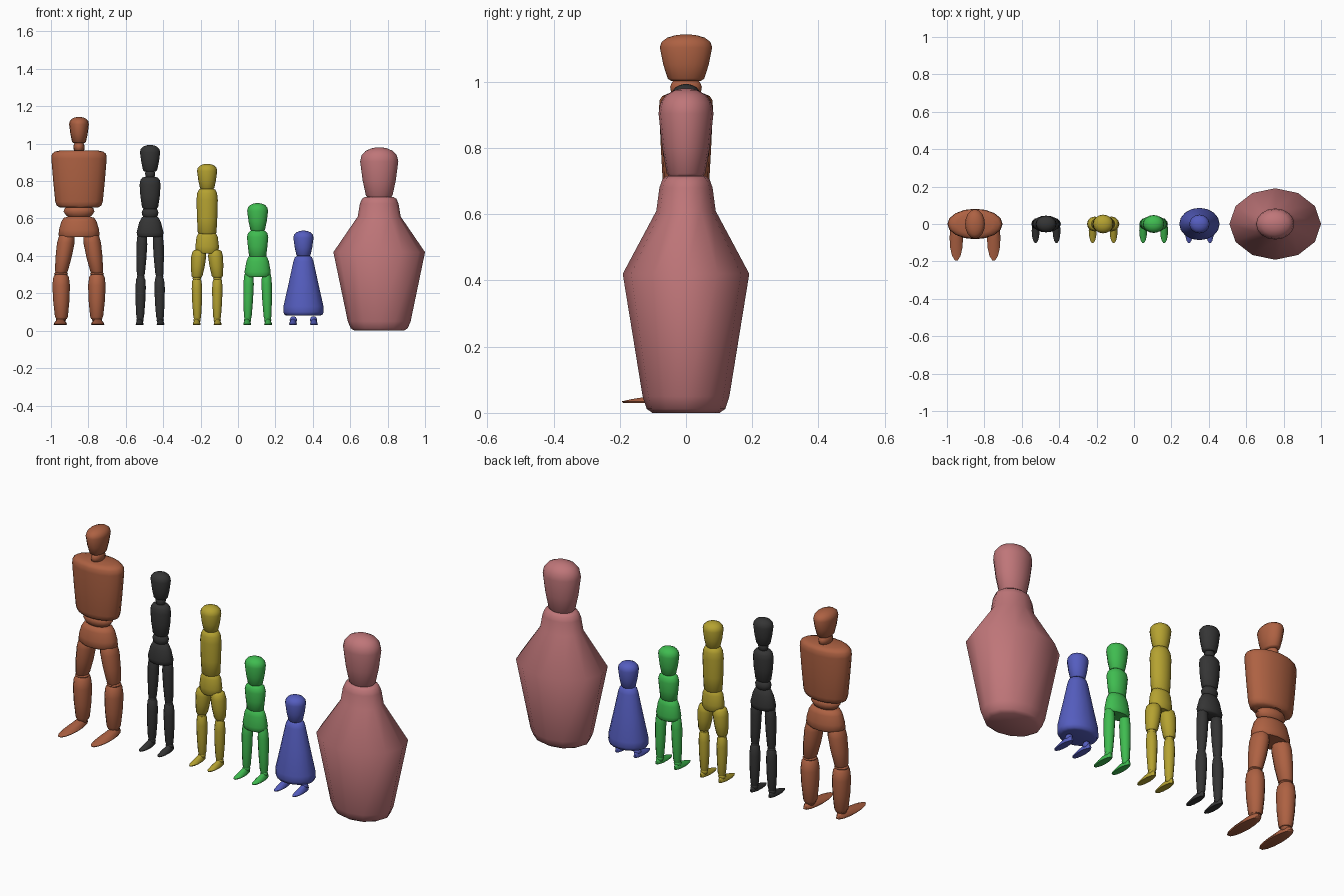
import bpy, bmesh, math

if "Cube" in bpy.data.objects:
    bpy.data.objects.remove(bpy.data.objects["Cube"])

MATS = {}


def material(name, rgb):
    m = bpy.data.materials.new(name)
    m.diffuse_color = (*rgb, 1)
    m.use_nodes = True
    m.node_tree.nodes["Principled BSDF"].inputs["Base Color"].default_value = m.diffuse_color
    MATS[name] = m


for n, c in {"brown": (.42, .12, .055), "black": (.035, .035, .035), "yellow": (.46, .36, .03),
             "green": (.05, .5, .08), "blue": (.09, .11, .52), "pink": (.52, .18, .19)}.items():
    material(n, c)


def loft(name, mat, rings, n=16):
    """Stack of elliptical rings (z, rx, ry, cx, cy) with capped ends."""
    bm = bmesh.new()
    loops = []
    for z, rx, ry, cx, cy in rings:
        loops.append([bm.verts.new((cx + rx * math.cos(2 * math.pi * i / n),
                                    cy + ry * math.sin(2 * math.pi * i / n), z)) for i in range(n)])
    for a, b in zip(loops, loops[1:]):
        for i in range(n):
            j = (i + 1) % n
            bm.faces.new((a[i], a[j], b[j], b[i]))
    bm.faces.new(loops[0][::-1])
    bm.faces.new(loops[-1])
    me = bpy.data.meshes.new(name)
    bm.to_mesh(me)
    bm.free()
    ob = bpy.data.objects.new(name, me)
    bpy.context.collection.objects.link(ob)
    me.materials.append(MATS[mat])
    bpy.ops.object.select_all(action='DESELECT')
    ob.select_set(True)
    bpy.context.view_layer.objects.active = ob
    bpy.ops.object.shade_smooth_by_angle(angle=math.radians(50))


def body(mat, part, cx, depth, prof, n=16):
    """Centred part: profile of (z, rx), depth = ry / rx."""
    loft(f"{mat}_{part}", mat, [(z, r, r * depth, cx, 0) for z, r in prof], n)


def head(mat, cx, z0, z1, rx, ry, n=16):
    shape = [(0, .58), (.05, .7), (.35, .87), (.72, 1), (.84, .93), (.93, .72), (.98, .42), (1, .15)]
    loft(f"{mat}_head", mat, [(z0 + (z1 - z0) * t, rx * s, ry * s, cx, 0) for t, s in shape], n)


def limb(mat, part, cx, z0, z1, r, x0, x1, shape, depth=1.0):
    """Mirrored pair of limb segments running from (x0, z0) up to (x1, z1)."""
    for side, s in (("right", -1), ("left", 1)):
        loft(f"{mat}_{side}_{part}", mat,
             [(z0 + (z1 - z0) * t, r * k, r * k * depth, cx + s * (x0 + (x1 - x0) * t), 0)
              for t, k in shape], 12)


LIMB = [(0, .6), (.06, .74), (.4, .92), (.75, 1), (.94, .88), (1, .65)]
BALL = [(0, .4), (.15, .75), (.5, 1), (.85, .75), (1, .4)]


def feet(mat, cx, x, w, toe, heel):
    mid, half = (toe + heel) / 2, (heel - toe) / 2
    for side, s in (("right", -1), ("left", 1)):
        c = cx + s * x
        loft(f"{mat}_{side}_foot", mat,
             [(.03, w * .9, half * .96, c, mid), (.035, w, half, c, mid),
              (.042, w * .9, half * .85, c, mid + half * .12),
              (.054, w * .65, half * .5, c, heel - half * .58),
              (.062, w * .4, half * .25, c, heel - half * .5)], 14)


# broad brown figure
X = -.85
head("brown", X, 1.003, 1.143, .053, .079)
body("brown", "neck", X, 1.6, [(.958, .02), (.967, .028), (.985, .03), (1.0, .026), (1.006, .02)])
body("brown", "torso", X, .55, [(.66, .105), (.67, .12), (.69, .127), (.8, .138), (.92, .148),
                               (.945, .145), (.957, .13), (.964, .1)])
body("brown", "waist", X, .65, [(.605, .05), (.615, .068), (.637, .083), (.655, .076), (.668, .055)])
body("brown", "pelvis", X, .62, [(.5, .1), (.51, .11), (.54, .107), (.585, .094), (.603, .082), (.61, .06)])
limb("brown", "thigh", X, .307, .525, .047, .096, .062, LIMB, 1.15)
limb("brown", "knee", X, .283, .325, .037, .096, .096, BALL)
limb("brown", "shin", X, .062, .302, .047, .094, .096, LIMB, 1.1)
limb("brown", "ankle", X, .04, .08, .028, .096, .096, BALL)
feet("brown", X, .1, .036, -.197, .045)

# slim black figure
X = -.47
head("black", X, .852, .993, .054, .045)
body("black", "neck", X, .9, [(.815, .016), (.825, .025), (.845, .027), (.856, .02)])
body("black", "chest", X, .75, [(.65, .034), (.66, .043), (.72, .052), (.78, .056), (.805, .052),
                               (.818, .042), (.822, .03)])
body("black", "waist", X, .75, [(.602, .028), (.615, .041), (.633, .045), (.65, .037), (.655, .03)])
body("black", "pelvis", X, .62, [(.5, .06), (.505, .068), (.525, .072), (.58, .058), (.605, .045), (.612, .035)])
limb("black", "thigh", X, .29, .52, .029, .05, .042, LIMB)
limb("black", "knee", X, .27, .305, .021, .05, .05, BALL)
limb("black", "shin", X, .062, .287, .028, .053, .05, LIMB)

# yellow figure with short thighs
X = -.165
head("yellow", X, .755, .892, .054, .05)
body("yellow", "torso", X, .8, [(.515, .04), (.525, .05), (.6, .054), (.7, .057), (.735, .053),
                               (.755, .043), (.76, .03)])
body("yellow", "pelvis", X, .68, [(.412, .052), (.42, .06), (.45, .063), (.5, .057), (.525, .045), (.53, .035)])
limb("yellow", "thigh", X, .285, .432, .04, .055, .042, LIMB)
limb("yellow", "knee", X, .262, .298, .023, .055, .055, BALL)
limb("yellow", "shin", X, .062, .28, .028, .053, .055, LIMB)

# green figure
X = .105
head("green", X, .533, .682, .056, .048)
body("green", "chest", X, .75, [(.392, .036), (.4, .046), (.45, .052), (.5, .057), (.523, .051), (.536, .036)])
body("green", "pelvis", X, .64, [(.288, .06), (.295, .067), (.315, .07), (.37, .06), (.395, .05), (.402, .036)])
limb("green", "leg", X, .062, .31, .028, .053, .047, LIMB)

# small blue figure in a long gown
X = .35
head("blue", X, .398, .535, .054, .05)
body("blue", "gown", X, .8, [(.08, .085), (.084, .1), (.1, .108), (.13, .107), (.25, .08), (.37, .054),
                            (.392, .046), (.4, .034)])

# ankles and feet shared by the small figures
for mat, X in (("black", -.47), ("yellow", -.165), ("green", .105), ("blue", .35)):
    limb(mat, "ankle", X, .038, .076, .02, .054, .054, BALL)
    feet(mat, X, .056, .021, -.103, .03)

# large pink pin-shaped figure
X = .755
head("pink", X, .71, .98, .102, .083)
body("pink", "body", X, .78, [(0, .13), (.012, .152), (.05, .168), (.42, .245), (.61, .115),
                             (.68, .103), (.705, .092), (.716, .075)], 12)
